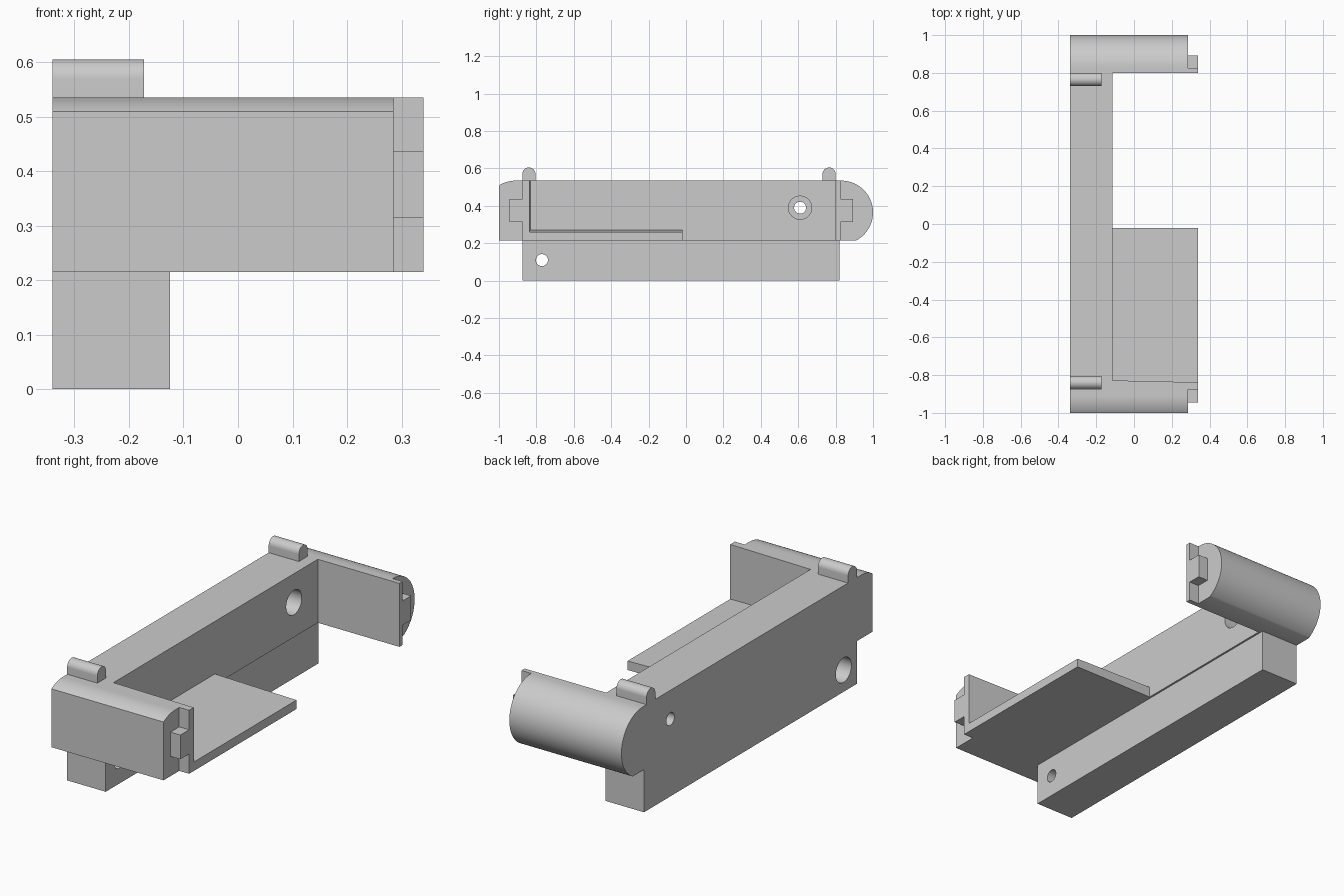
import bpy, bmesh, math
from mathutils import Vector

old = bpy.data.objects.get("Cube")
if old:
    bpy.data.objects.remove(old, do_unlink=True)

grey = bpy.data.materials.new("plain grey")
grey.use_nodes = True
colour = (0.6, 0.6, 0.6, 1)
grey.diffuse_color = colour
grey.node_tree.nodes["Principled BSDF"].inputs["Base Color"].default_value = colour


def prism(name, profile, axis, lo, hi):
    """Extrude a 2D profile along x (profile is y, z), y (x, z) or z (x, y)."""
    place = {"x": lambda a, b, t: (t, a, b),
             "y": lambda a, b, t: (a, t, b),
             "z": lambda a, b, t: (a, b, t)}[axis]
    bm = bmesh.new()
    face = bm.faces.new([bm.verts.new(place(a, b, lo)) for a, b in profile])
    new = bmesh.ops.extrude_face_region(bm, geom=[face])["geom"]
    verts = [v for v in new if isinstance(v, bmesh.types.BMVert)]
    bmesh.ops.translate(bm, verts=verts, vec=Vector(place(0, 0, hi - lo)))
    bmesh.ops.recalc_face_normals(bm, faces=bm.faces)
    mesh = bpy.data.meshes.new(name)
    bm.to_mesh(mesh)
    bm.free()
    mesh.materials.append(grey)
    obj = bpy.data.objects.new(name, mesh)
    bpy.context.collection.objects.link(obj)
    return obj


def activate(obj):
    bpy.ops.object.select_all(action="DESELECT")
    obj.select_set(True)
    bpy.context.view_layer.objects.active = obj


def smooth(obj):
    activate(obj)
    bpy.ops.object.shade_smooth_by_angle(angle=math.radians(30))


def box(name, x, y, z):
    return prism(name, [(x[0], y[0]), (x[1], y[0]), (x[1], y[1]), (x[0], y[1])], "z", *z)


def arc(cy, cz, r, start, end, steps=32):
    angles = [math.radians(start + (end - start) * i / steps) for i in range(steps + 1)]
    return [(cy + r * math.cos(a), cz + r * math.sin(a)) for a in angles]


def drill(obj, y, z, r, x0, x1):
    """Cut a round hole along x."""
    cutter = prism("hole_cutter", arc(y, z, r, 0, 354, 59), "x", x0, x1)
    cutter.hide_render = True
    mod = obj.modifiers.new("hole", "BOOLEAN")
    mod.operation = "DIFFERENCE"
    mod.solver = "EXACT"
    mod.object = cutter
    activate(obj)
    bpy.ops.object.modifier_apply(modifier=mod.name)
    bpy.data.objects.remove(cutter, do_unlink=True)


LEFT, RIGHT, SHOULDER, INNER = -0.34, 0.34, 0.285, -0.115
LOW, TOP, R = 0.215, 0.535, 0.17
MID = TOP - R

# Long side wall with a counterbored hole
wall = box("side_wall", (LEFT, INNER), (-0.835, 0.80), (LOW, TOP))
drill(wall, 0.61, 0.39, 0.032, -0.5, 0.1)
drill(wall, 0.61, 0.39, 0.062, -0.27, 0.1)
smooth(wall)

# Lower rail, counterbored from the outer side
rail = box("lower_rail", (LEFT, -0.125), (-0.875, 0.82), (0, LOW))
drill(rail, -0.77, 0.11, 0.032, -0.5, 0.1)
drill(rail, -0.77, 0.11, 0.062, -0.5, -0.2)
smooth(rail)

# Front arm: flat face with a rounded top edge
edge = math.degrees(math.acos(-0.09 / R))
front = arc(-0.91, MID, R, 90, edge, 16)
smooth(prism("front_arm", [(-0.875, LOW), (-0.875, TOP)] + front + [(-1, LOW)],
             "x", LEFT, SHOULDER))

# Back arm: fully rounded outer side
edge = -math.degrees(math.asin((MID - LOW) / R))
back = arc(0.83, MID, R, edge, 90, 48)
smooth(prism("back_arm", [(0.825, TOP), (0.825, LOW)] + back, "x", LEFT, SHOULDER))

# Inner arm plates, the front one slightly tapered
prism("front_arm_plate", [(LEFT, -0.875), (RIGHT, -0.875), (RIGHT, -0.838),
                          (INNER, -0.828), (LEFT, -0.828)], "z", LOW, TOP)
box("back_arm_plate", (LEFT, RIGHT), (0.80, 0.825), (LOW, TOP))

# Locating tabs on the arm ends
for name, y in (("front_tab", (-0.945, -0.875)), ("back_tab", (0.825, 0.893))):
    box(name, (SHOULDER, RIGHT), y, (0.315, 0.437))

# Thin floor shelf with a gentle slope
prism("floor_shelf", [(INNER, LOW), (RIGHT, LOW), (RIGHT, 0.26), (INNER, 0.27)],
      "y", -0.838, -0.02)

# Rounded pegs on top of the wall
for name, y in (("front_peg", -0.84), ("back_peg", 0.765)):
    profile = [(y - 0.035, TOP), (y + 0.035, TOP)] + arc(y, 0.57, 0.035, 0, 180, 24)
    smooth(prism(name, profile, "x", LEFT, -0.172))
